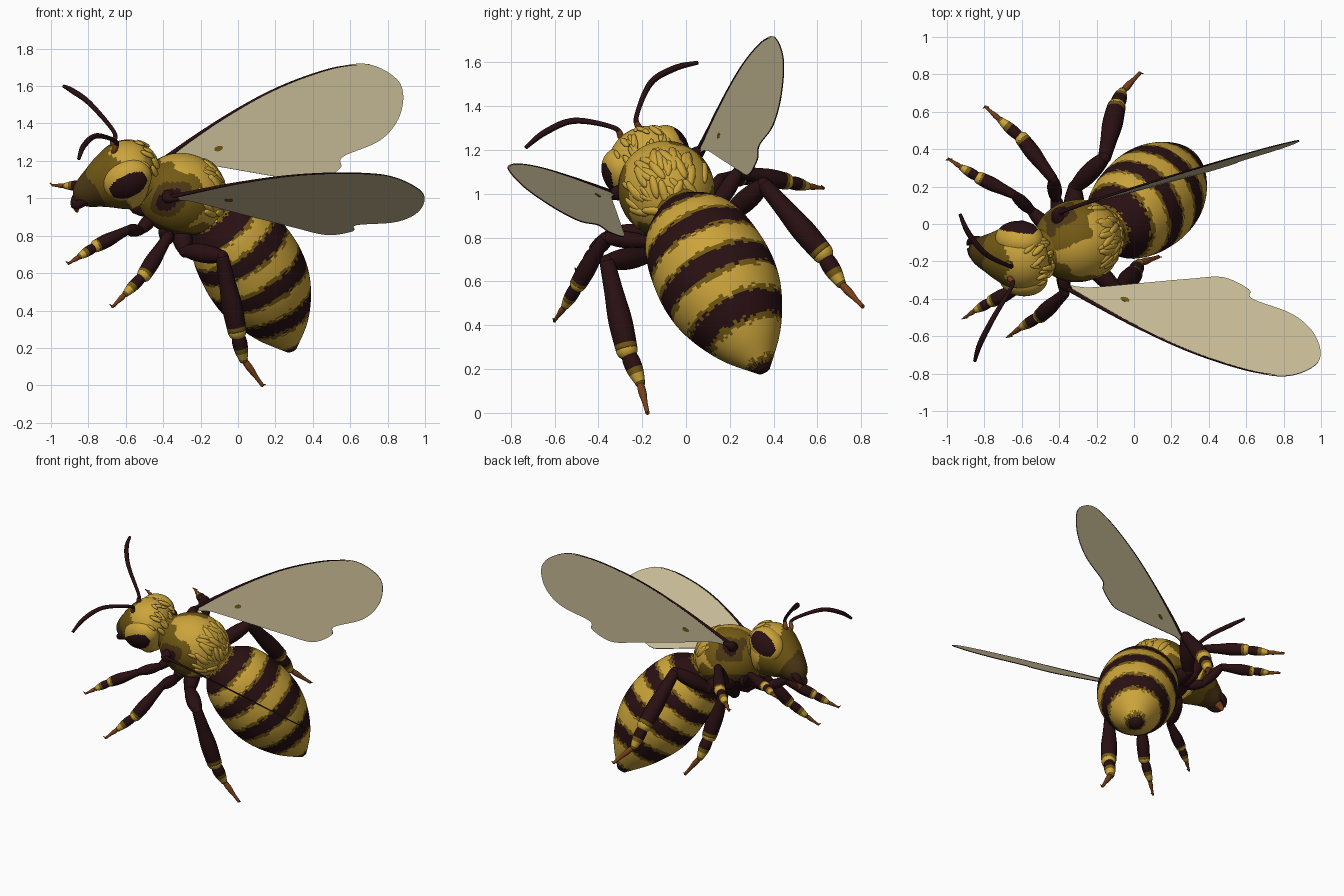
import bpy, bmesh, math, random
from mathutils import Vector, Matrix

random.seed(4)
if "Cube" in bpy.data.objects:
    bpy.data.objects.remove(bpy.data.objects["Cube"])

# Body frame: X to the side, Y forward, Z up the back; tilted in flight
side_axis = Vector((-.09, .893, .441)).normalized()
fore_axis = Vector((-.958, -.2, .205))
fore_axis = (fore_axis - side_axis * fore_axis.dot(side_axis)).normalized()
up_axis = side_axis.cross(fore_axis)
POSE = Matrix((side_axis, fore_axis, up_axis)).transposed().to_4x4()
POSE.translation = (-.3, -.09, 1.02)

COLOURS = {
    "yellow": (.6, .37, .043), "olive": (.17, .1, .007), "brown": (.075, .04, .007),
    "dark": (.022, .005, .006), "rust": (.19, .05, .01), "wing_tan": (.59, .51, .31),
}
YELLOW, OLIVE, BROWN, DARK, RUST, TAN = range(6)
MATS = []
for key, rgb in COLOURS.items():
    m = bpy.data.materials.new(key)
    m.use_nodes = True
    m.diffuse_color = (*rgb, 1)
    bsdf = m.node_tree.nodes["Principled BSDF"]
    bsdf.inputs["Base Color"].default_value = (*rgb, 1)
    bsdf.inputs["Roughness"].default_value = .7
    MATS.append(m)


def finish(name, bm, smooth=True):
    bmesh.ops.recalc_face_normals(bm, faces=bm.faces)
    for f in bm.faces:
        f.smooth = smooth
    mesh = bpy.data.meshes.new(name)
    bm.to_mesh(mesh)
    bm.free()
    for m in MATS:
        mesh.materials.append(m)
    obj = bpy.data.objects.new(name, mesh)
    bpy.context.collection.objects.link(obj)
    obj.matrix_world = POSE
    return obj


def place(p, flip):
    """Mirror a point to its side; the right hind limbs trail slightly inward."""
    inward = .05 * max(0, -p[1]) if flip > 0 and p[0] > .1 else 0
    return Vector((p[0] * flip - inward, p[1], p[2]))


def spline(pts, s, closed=False):
    """Catmull-Rom point at parameter s, counted in control points."""
    n = len(pts)
    i = min(int(s), n - 1 if closed else n - 2)
    u = s - i
    pick = (lambda k: pts[k % n]) if closed else (lambda k: pts[max(0, min(n - 1, k))])
    a, b, c, d = (Vector(pick(i + k)) for k in (-1, 0, 1, 2))
    return .5 * (2 * b + (c - a) * u + (2 * a - 5 * b + 4 * c - d) * u ** 2
                 + (3 * b - a - 3 * c + d) * u ** 3)


def loft(name, pts, rule, sides=16, steps=8, flip=1):
    """Round tube through (x, y, z, radius) points; rule(s, centre) gives the colour."""
    bm = bmesh.new()
    total = (len(pts) - 1) * steps
    rows = [spline(pts, k / steps) for k in range(total + 1)]
    centres = [place(r, flip) for r in rows]
    rings, old = [], None
    for k, c in enumerate(centres):
        tan = (centres[min(k + 1, total)] - centres[max(k - 1, 0)]).normalized()
        nor = tan.orthogonal() if old is None else old - tan * old.dot(tan)
        old = nor.normalized()
        bi = tan.cross(old)
        rad = max(rows[k][3], .002)
        rings.append([bm.verts.new(c + rad * (math.cos(a) * old + math.sin(a) * bi))
                      for a in (2 * math.pi * j / sides for j in range(sides))])
    for k in range(total):
        for j in range(sides):
            q = (j + 1) % sides
            f = bm.faces.new((rings[k][j], rings[k][q], rings[k + 1][q], rings[k + 1][j]))
            f.material_index = rule((k + .5) / steps, f.calc_center_median())
    for ring, s in ((rings[0], 0), (rings[-1], len(pts) - 1)):
        f = bm.faces.new(ring)
        f.material_index = rule(s, f.calc_center_median())
    return finish(name, bm)


def ball(name, centre, radii, rule, tilt=0, segs=64):
    """Ellipsoid; the rule sees centres in its own untilted frame."""
    bm = bmesh.new()
    bmesh.ops.create_uvsphere(bm, u_segments=segs, v_segments=segs * 5 // 8, radius=1)
    bmesh.ops.scale(bm, vec=radii, verts=bm.verts)
    for f in bm.faces:
        f.material_index = rule(f.calc_center_median())
    bmesh.ops.transform(bm, verts=bm.verts,
                        matrix=Matrix.Translation(centre) @ Matrix.Rotation(tilt, 4, 'X'))
    return finish(name, bm)


def fuzz(name, centre, radii, count, accept, size):
    """Flat locks of hair combed backwards over an ellipsoid."""
    bm = bmesh.new()
    while count:
        n = Vector([random.gauss(0, 1) for _ in range(3)]).normalized()
        if not accept(n):
            continue
        count -= 1
        comb = Vector((random.uniform(-.5, .5), -1, -.3))
        comb = (comb - n * comb.dot(n)).normalized()
        rot = Matrix((n.cross(comb), comb, n)).transposed().to_4x4()
        pos = Vector(centre) + Vector([n[i] * radii[i] for i in range(3)])
        k = size * random.uniform(.7, 1.2)
        bmesh.ops.create_icosphere(bm, subdivisions=2, radius=1, matrix=Matrix.Translation(pos)
                                   @ rot @ Matrix.Diagonal((k * .35, k, k * .28, 1)))
    return finish(name, bm)


# Abdomen: curved, banded, with ragged band edges and a dark tip
BANDS = (.08, .3, .53, .76)


def abdomen_rule(s, c):
    t = s / 8 + random.uniform(-.011, .011)
    gap = min(abs(t - b) for b in BANDS)
    if gap < .047 or t > .965:
        return DARK
    return OLIVE if gap < .068 or t > .945 else YELLOW


def abdomen_point(t, r):
    return (-.02 * t, -.18 - .68 * t + .04 * t * t, -.06 - .5 * t - .185 * t * t, r)


radii = (.11, .21, .252, .27, .274, .257, .212, .14, .03)
loft("abdomen", [abdomen_point(i / 8, r) for i, r in enumerate(radii)], abdomen_rule, 72, 14)
loft("waist", [(0, -.1, -.02, .13), (0, -.19, -.07, .12), (0, -.28, -.14, .14)],
     lambda s, c: OLIVE, 24)


# Thorax: pale hairy back, dark blots round the wing roots, dark belly
def thorax_rule(c):
    d = (Vector((abs(c.x), c.y, c.z)) - Vector((.19, .1, .04))).length
    d += .018 * math.sin(c.x * 45) + .015 * math.sin(c.y * 38 + c.z * 30)
    if d < .05 or c.z < -.17:
        return DARK
    if d < .105 or c.z < -.13:
        return BROWN
    if d < .19 or c.z < -.07 + .02 * math.sin(c.y * 40):
        return OLIVE
    return YELLOW


ball("thorax", (0, 0, 0), (.22, .24, .222), thorax_rule, 0, 96)
fuzz("thorax_fur", (0, 0, 0), (.214, .234, .214), 46,
     lambda n: n.y < -.3 and n.z > -.1, .055)
loft("neck", [(0, .14, .03, .15), (0, .21, .04, .12), (0, .28, .04, .14)],
     lambda s, c: OLIVE, 24)


# Head tapering down to the muzzle
def head_rule(s, c):
    s += .15 * math.sin(c.x * 40)
    return YELLOW if s < 2.3 else OLIVE if s < 3.9 else BROWN


loft("head", [(0, .19, .06, .08), (0, .24, .055, .16), (0, .32, .04, .19), (0, .395, -.01, .16),
              (0, .465, -.07, .112), (0, .525, -.13, .068), (0, .55, -.16, .02)], head_rule, 40)
fuzz("head_fur", (0, .3, .05), (.17, .14, .185), 24,
     lambda n: n.z > .35 and abs(n.x) < .75 and n.y < .4, .042)
loft("tongue", [(0, .5, -.13, .035), (0, .53, -.19, .025), (0, .52, -.23, .006)],
     lambda s, c: RUST, 12)

# Legs: root, hip, knee, ankle, foot, tip for each pair
LEGS = {
    "front": (.75, [(.05, .13, -.15), (.13, .19, -.2), (.272, .287, -.148), (.366, .444, -.234),
                    (.427, .528, -.287), (.475, .586, -.321)]),
    "middle": (.85, [(.06, .04, -.17), (.17, .05, -.2), (.341, .078, -.098), (.529, .184, -.267),
                     (.618, .27, -.358), (.687, .333, -.418)]),
    "hind": (1.1, [(.07, -.03, -.17), (.205, -.065, -.225), (.406, -.22, -.121),
                   (.51, -.397, -.484), (.525, -.472, -.631), (.565, -.604, -.739)]),
}


def plain(colour):
    return lambda s, c: colour


def shin_rule(s, c):
    return DARK if s < 2.75 else OLIVE


def ankle_rule(s, c):
    return OLIVE if s < .4 else DARK if s < 1.7 else OLIVE if s < 2.3 else YELLOW


# Each leg section: name, radii along its length, colour rule, colour of its end joint
SECTIONS = (("hip", (.038, .05, .046, .034), plain(DARK), DARK),
            ("thigh", (.03, .044, .044, .03), plain(DARK), DARK),
            ("shin", (.032, .04, .05, .046), shin_rule, YELLOW),
            ("ankle", (.026, .036, .034, .022), ankle_rule, OLIVE),
            ("toe", (.014, .017, .011, .009), plain(RUST), RUST))

# Wing outline: along the span, across the chord
WING = [(0, -.008), (.395, -.13), (.743, -.205), (1.073, -.225), (1.283, -.19), (1.417, -.05),
        (1.37, .107), (1.222, .21), (.99, .24), (.957, .295), (.807, .328), (.636, .26),
        (.383, .145), (.129, .03)]
SPAN, CHORD = Vector((.319, -.872, .367)), Vector((-.412, -.476, -.777))
WING_ROOT = Vector((.217, .111, .061))


def on_wing(a, b):
    return WING_ROOT + SPAN * a + CHORD * b


def wing_plate(name, outline, flip, colour, rim, thickness):
    bm = bmesh.new()
    verts = [bm.verts.new(place(on_wing(a, b), flip)) for a, b in outline]
    bm.faces.new(verts).material_index = colour
    mod = finish(name, bm, False).modifiers.new("thickness", 'SOLIDIFY')
    mod.thickness, mod.offset = thickness, 0
    mod.material_offset_rim = rim - colour


def eye_rule(flip):
    def rule(c):
        inside = (c.y / .108) ** 2 + (c.z / .066) ** 2 < 1
        return DARK if inside and c.x * flip > 0 else YELLOW
    return rule


for label, flip in (("right", 1), ("left", -1)):
    for pair, (scale, joints) in LEGS.items():
        for (part, girth, rule, joint), a, b in zip(SECTIONS, joints, joints[1:]):
            a, b = Vector(a), Vector(b)
            loft(f"{pair}_{part}_{label}",
                 [(*a.lerp(b, k / 3), r * scale) for k, r in enumerate(girth)], rule, 16, 8, flip)
            ball(f"{pair}_{part}_joint_{label}", place(b, flip),
                 [max(girth[3] * scale, .007)] * 3, lambda c, joint=joint: joint, 0, 16)
        # Hooked claws
        for bend in (-1, 1):
            hook = b + Vector((0, .018 * bend, .01))
            loft(f"{pair}_claw_{label}", [(*b, .006), (*hook, .002)], plain(RUST), 6, 2, flip)

    # Eyes: bulging cheeks with an oval dark patch
    ball(f"eye_{label}", (.118 * flip, .335, .07), (.092, .135, .11), eye_rule(flip),
         math.radians(-43))

    # Elbowed antennae and small jaws
    loft(f"antenna_{label}", [(.03, .42, .12, .012), (.045, .435, .19, .016), (.06, .445, .25, .011),
                              (.195, .585, .32, .014), (.33, .665, .31, .015),
                              (.44, .695, .277, .009)],
         lambda s, c: RUST if s < 1.6 else DARK, 12, 8, flip)
    loft(f"jaw_{label}", [(.05, .5, -.12, .03), (.045, .54, -.17, .022), (.01, .56, -.2, .005)],
         plain(DARK), 12, 6, flip)

    # Wing membrane with a dark rim, and its spot
    wing_plate(f"wing_{label}", [spline(WING, k / 6, True) for k in range(len(WING) * 6)],
               flip, TAN, DARK, .005)
    angles = [k * math.pi / 6 for k in range(12)]
    wing_plate(f"wing_spot_{label}", [(.33 + .025 * math.cos(a), .016 + .014 * math.sin(a))
                                      for a in angles], flip, OLIVE, OLIVE, .009)

    # Leading vein and shoulder joint
    loft(f"wing_vein_{label}", [(*on_wing(a, b), r) for (a, b), r in
                                zip(WING[:5], (.012, .007, .005, .004, .002))],
         plain(DARK), 10, 8, flip)
    loft(f"wing_joint_{label}", [(.16, .1, .05, .04), (.215, .11, .06, .03), (.25, .07, .08, .008)],
         plain(DARK), 14, 6, flip)
